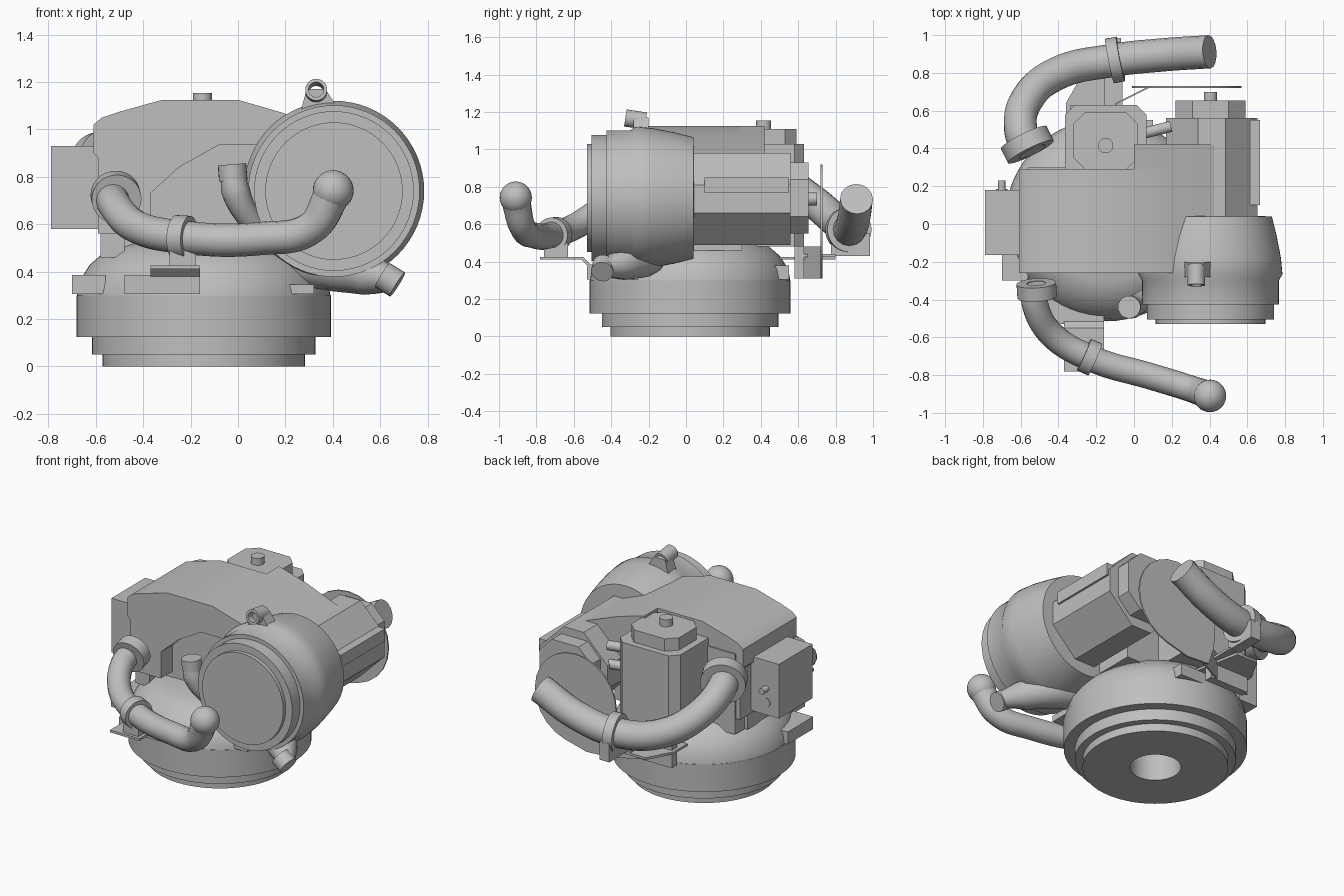
import bpy, bmesh, math
from mathutils import Vector

cube = bpy.data.objects.get("Cube")
if cube:
    bpy.data.objects.remove(cube, do_unlink=True)

grey = bpy.data.materials.new("plain grey")
grey.use_nodes = True
grey.diffuse_color = (0.52, 0.52, 0.52, 1)
grey.node_tree.nodes["Principled BSDF"].inputs["Base Color"].default_value = (0.52, 0.52, 0.52, 1)


def finish(ob, angle=35):
    ob.data.materials.clear()
    ob.data.materials.append(grey)
    bpy.ops.object.select_all(action='DESELECT')
    ob.select_set(True)
    bpy.context.view_layer.objects.active = ob
    bpy.ops.object.shade_smooth_by_angle(angle=math.radians(angle))
    return ob


def from_bmesh(name, bm):
    bmesh.ops.remove_doubles(bm, verts=bm.verts, dist=0.0001)
    bmesh.ops.recalc_face_normals(bm, faces=bm.faces)
    me = bpy.data.meshes.new(name)
    bm.to_mesh(me)
    bm.free()
    ob = bpy.data.objects.new(name, me)
    bpy.context.collection.objects.link(ob)
    return finish(ob)


def lathe(name, profile, centre, axis=(0, 0, 1), steps=64, closed=False):
    """Spin (radius, height) points around an axis through centre."""
    bm = bmesh.new()
    vs = [bm.verts.new((r, 0, h)) for r, h in profile]
    pairs = list(zip(vs, vs[1:])) + ([(vs[-1], vs[0])] if closed else [])
    edges = [bm.edges.new(p) for p in pairs]
    bmesh.ops.spin(bm, geom=vs + edges, cent=(0, 0, 0), axis=(0, 0, 1),
                   angle=math.tau, steps=steps, use_merge=True)
    turn = Vector((0, 0, 1)).rotation_difference(Vector(axis))
    for v in bm.verts:
        v.co = turn @ v.co + Vector(centre)
    return from_bmesh(name, bm)


def rod(name, centre, radius, length, axis=(0, 0, 1), steps=24):
    return lathe(name, [(0, 0), (radius, 0), (radius, length), (0, length)], centre, axis, steps)


def ring(name, centre, axis, inner, outer, width):
    h = width / 2
    return lathe(name, [(inner, -h), (outer, -h), (outer, h), (inner, h)], centre, axis, 40, True)


def prism(name, outline, lo, hi, axis='Y'):
    """Extrude an outline along an axis; Y takes (x, z), Z takes (x, y), X takes (y, z)."""
    place = {'Y': lambda a, b: (a, lo, b), 'Z': lambda a, b: (a, b, lo), 'X': lambda a, b: (lo, a, b)}[axis]
    push = {'Y': (0, hi - lo, 0), 'Z': (0, 0, hi - lo), 'X': (hi - lo, 0, 0)}[axis]
    bm = bmesh.new()
    face = bm.faces.new([bm.verts.new(place(*p)) for p in outline])
    out = bmesh.ops.extrude_face_region(bm, geom=[face], use_keep_orig=True)
    bmesh.ops.translate(bm, vec=push, verts=[g for g in out["geom"] if isinstance(g, bmesh.types.BMVert)])
    return from_bmesh(name, bm)


def box(name, x, y, z):
    return prism(name, [(x[0], y[0]), (x[1], y[0]), (x[1], y[1]), (x[0], y[1])], z[0], z[1], 'Z')


def cut_corners(a, b, c):
    """Rectangle over ranges a and b with chamfered corners."""
    (a0, a1), (b0, b1) = a, b
    return [(a0 + c, b0), (a1 - c, b0), (a1, b0 + c), (a1, b1 - c),
            (a1 - c, b1), (a0 + c, b1), (a0, b1 - c), (a0, b0 + c)]


def pipe(name, points, radii):
    """Round pipe along smooth points, radius given per point."""
    cu = bpy.data.curves.new(name, 'CURVE')
    cu.dimensions = '3D'
    cu.bevel_depth = 1
    cu.bevel_resolution = 6
    cu.resolution_u = 10
    cu.use_fill_caps = True
    sp = cu.splines.new('BEZIER')
    sp.bezier_points.add(len(points) - 1)
    for bp, p, r in zip(sp.bezier_points, points, radii):
        bp.co, bp.radius = p, r
        bp.handle_left_type = bp.handle_right_type = 'AUTO'
    ob = bpy.data.objects.new(name, cu)
    bpy.context.collection.objects.link(ob)
    bpy.ops.object.select_all(action='DESELECT')
    ob.select_set(True)
    bpy.context.view_layer.objects.active = ob
    bpy.ops.object.convert(target='MESH')
    return finish(bpy.context.object)


# Stepped round base with a central bore, and domed top
BX, BY = -0.145, 0.022
lathe("base", [(0, 0.2), (0.15, 0.2), (0.15, 0), (0.427, 0), (0.427, 0.05), (0.472, 0.05), (0.472, 0.123),
               (0.537, 0.123), (0.537, 0.3), (0, 0.3)], (BX, BY, 0))
lathe("dome", [(0.535, 0.3), (0.525, 0.36), (0.48, 0.43), (0.41, 0.49), (0.33, 0.52), (0, 0.53)], (BX, BY, 0))
box("base_lug_side", (-0.7, -0.56), (-0.3, -0.04), (0.305, 0.385))
box("base_lug_front", (-0.48, -0.16), (-0.53, -0.36), (0.305, 0.385))
box("base_lug_left", (0.14, 0.32), (-0.36, -0.2), (0.305, 0.345))
box("base_lug_back", (-0.2, 0.1), (0.4, 0.55), (0.305, 0.38))

# Inner engine block and the faceted cover over it
box("engine_block", (-0.56, 0.3), (-0.14, 0.3), (0.46, 0.98))
box("block_foot", (-0.58, -0.48), (-0.22, 0.2), (0.46, 0.62))
top = [(0.49, 0.955), (0.19, 1.07), (0, 1.125), (-0.32, 1.125), (-0.5, 1.075), (-0.575, 1.05), (-0.61, 1.02)]
arch = [(-0.61, 0.9), (-0.59, 0.88), (-0.59, 0.56), (-0.37, 0.56), (-0.37, 0.73), (-0.25, 0.84),
        (-0.08, 0.935), (0.2, 0.935)]
prism("cover", top + arch, -0.26, 0.29)
prism("cover_rear", [(0, 0.8), (0.49, 0.8)] + top[:3], 0.04, 0.42)

# Large drum lying front to back, with stepped face
DRUM = (0.405, 0, 0.74)
lathe("drum", [(0, -0.53), (0.29, -0.53), (0.29, -0.505), (0.337, -0.505), (0.337, -0.425), (0.362, -0.425),
               (0.362, -0.3), (0.381, -0.265), (0.373, -0.18), (0.35, -0.06), (0.325, 0.04), (0, 0.05)],
      DRUM, (0, 1, 0))

# Scroll hugging the drum, with intake horn and outlet nozzle
pipe("intake_horn", [(-0.02, -0.44, 0.84), (-0.01, -0.44, 0.74), (0.05, -0.4, 0.62), (0.13, -0.34, 0.52)],
     (0.05, 0.06, 0.05, 0.04))
rod("intake_cap", (-0.02, -0.44, 0.785), 0.06, 0.068, (-0.08, 0, 1))
pipe("scroll", [(0.1, -0.2, 0.54), (0.25, -0.2, 0.45), (0.42, -0.23, 0.42), (0.55, -0.33, 0.39),
                (0.645, -0.43, 0.365)], (0.08, 0.1, 0.105, 0.09, 0.052))
rod("outlet_cap", (0.61, -0.44, 0.385), 0.06, 0.075, (0.8, -0.1, -0.5))

# Lifting eye on top of the drum
prism("eye_foot", [(0.26, 1.06), (0.44, 1.06), (0.37, 1.17), (0.29, 1.17)], -0.28, -0.2)
ring("lifting_eye", (0.33, -0.27, 1.16), (0, 1, -0.15), 0.032, 0.046, 0.11)

# Horizontal motor behind the drum, octagonal with a side rib
prism("rear_motor", cut_corners((0.17, 0.655), (0.49, 0.98), 0.17), 0.03, 0.56)
prism("rear_motor_rib", [(0.6, 0.77), (0.668, 0.77), (0.668, 0.85), (0.6, 0.85)], 0.1, 0.55)
prism("rear_motor_cap", cut_corners((0.22, 0.59), (0.55, 0.93), 0.09), 0.55, 0.655)
rod("rear_motor_knob", (0.405, 0.65, 0.735), 0.035, 0.05, (0, 1, 0))

# Upright motor at the back
prism("upright_motor", cut_corners((-0.365, 0.065), (0.24, 0.63), 0.05), 0.48, 1.03, 'Z')
prism("upright_motor_cap", cut_corners((-0.32, 0.02), (0.29, 0.59), 0.06), 1.03, 1.11, 'Z')
rod("upright_motor_knob", (-0.15, 0.415, 1.1), 0.04, 0.055)
for i, z in enumerate((0.8, 0.92)):
    rod("motor_fitting_%d" % i, (0.05, 0.48, z), 0.03, 0.15, (1, 0.25, 0), 12)

# Control box on the right flank
box("control_box", (-0.79, -0.58), (-0.165, 0.18), (0.58, 0.93))
rod("control_stem", (-0.7, 0.17, 0.75), 0.02, 0.06, (0, 1, 0), 12)
rod("control_plug", (-0.7, 0.17, 0.66), 0.03, 0.015, (0, 1, 0), 12)

# Front pipe with rounded end, flange, clamp and bracket
pipe("front_pipe", [(-0.53, -0.32, 0.72), (-0.52, -0.44, 0.68), (-0.43, -0.59, 0.59), (-0.23, -0.71, 0.545),
                    (0.1, -0.81, 0.54), (0.31, -0.875, 0.585), (0.4, -0.91, 0.73)],
     (0.07, 0.07, 0.07, 0.07, 0.07, 0.07, 0.077))
lathe("front_pipe_end", [(0.086 * math.sin(math.pi * i / 16), -0.086 * math.cos(math.pi * i / 16))
                         for i in range(17)], (0.402, -0.91, 0.742), steps=32)
ring("front_flange", (-0.515, -0.35, 0.715), (0.05, -0.8, -0.2), 0.05, 0.105, 0.075)
ring("front_clamp", (-0.235, -0.705, 0.545), (0.9, -0.4, -0.05), 0.06, 0.092, 0.065)
box("front_clamp_foot", (-0.29, -0.18), (-0.76, -0.63), (0.415, 0.5))
prism("front_bracket", [(-0.78, 0.41), (-0.56, 0.41), (-0.53, 0.38), (-0.53, 0.31), (-0.48, 0.31), (-0.48, 0.325),
                        (-0.515, 0.325), (-0.515, 0.39), (-0.55, 0.425), (-0.78, 0.425)], -0.37, -0.16, 'X')

# Back pipe with open rise, flange and clamp
pipe("back_pipe", [(-0.55, 0.38, 0.87), (-0.6, 0.5, 0.84), (-0.56, 0.67, 0.73), (-0.4, 0.8, 0.62),
                   (-0.12, 0.865, 0.57), (0.15, 0.895, 0.62), (0.4, 0.912, 0.735)], (0.088,) * 7)
ring("back_flange", (-0.565, 0.42, 0.86), (-0.42, 0.85, -0.15), 0.07, 0.135, 0.085)
ring("back_clamp", (-0.1, 0.868, 0.57), (1, 0.2, 0.05), 0.08, 0.12, 0.06)
box("back_clamp_foot", (-0.14, -0.07), (0.775, 0.985), (0.43, 0.55))
box("back_clamp_arm", (-0.16, -0.06), (0.58, 0.8), (0.425, 0.44))

# Thin round shield behind the motors with its bent mounting tongue
arc = [(0.28 + 0.29 * math.cos(math.radians(a)), 0.63 + 0.29 * math.sin(math.radians(a)))
       for a in range(-75, 181, 15)]
prism("shield", arc + [(0.0, 0.45), (0.04, 0.32), (0.2, 0.31)], 0.72, 0.73)
prism("shield_tongue", [(0.08, 0.73), (-0.1, 0.64), (-0.1, 0.63), (0.08, 0.72)], 0.31, 0.48, 'Z')
box("shield_mount", (-0.34, -0.06), (0.58, 0.63), (0.31, 0.48))
prism("back_deck", [(-0.36, 0.5), (-0.36, 0.64), (-0.27, 0.8), (-0.12, 0.8), (-0.06, 0.5)], 0.41, 0.425, 'Z')
